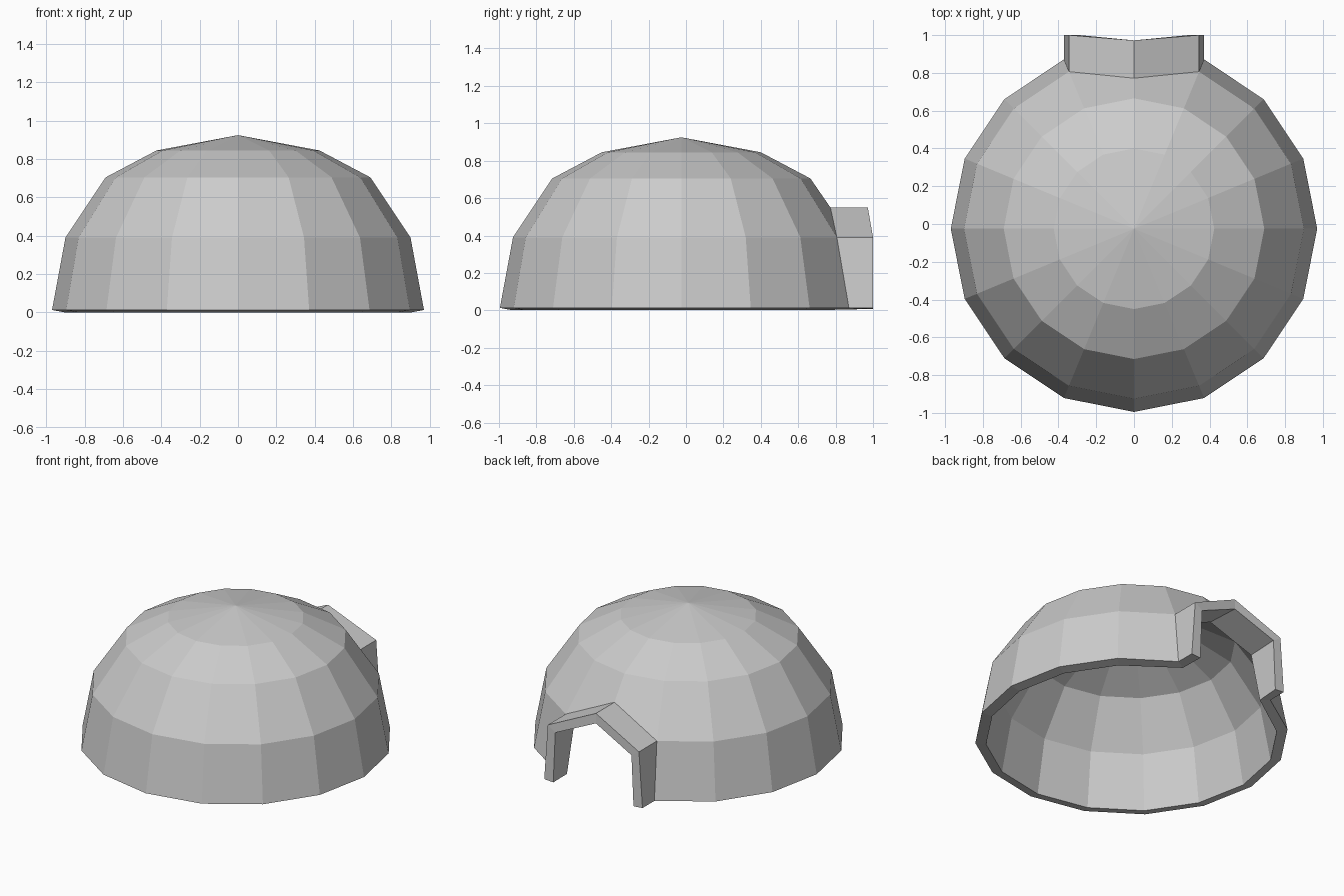
import bpy, bmesh, math

if "Cube" in bpy.data.objects:
    bpy.data.objects.remove(bpy.data.objects["Cube"])

CY = -0.025                       # dome centre in y
N = 16                            # sides of the dome
BACK = N // 4                     # column facing +y
RINGS = [(0.97, 0.013), (0.90, 0.39), (0.69, 0.705), (0.425, 0.845)]

bm = bmesh.new()


def ring_point(i, r, z):
    a = 2 * math.pi * i / N
    return bm.verts.new((r * math.cos(a), CY + r * math.sin(a), z))


# Dome rings; the back vertex of the second ring is lifted to peak the doorway
rings = []
for k, (r, z) in enumerate(RINGS):
    ring = []
    for i in range(N):
        peak = k == 1 and i == BACK
        ring.append(ring_point(i, 0.797, 0.55) if peak else ring_point(i, r, z))
    rings.append(ring)
top = bm.verts.new((0, CY, 0.925))

# Dome walls, leaving two bottom panels open for the doorway
for k in range(len(rings) - 1):
    lo, hi = rings[k], rings[k + 1]
    for i in range(N):
        j = (i + 1) % N
        if k == 0 and i in (BACK - 1, BACK):
            continue
        bm.faces.new((lo[i], lo[j], hi[j], hi[i]))
for i in range(N):
    bm.faces.new((rings[-1][i], rings[-1][(i + 1) % N], top))
loose = rings[0][BACK]
bm.verts.remove(loose)

# Entrance porch: extend the doorway edge backwards
edge = [rings[0][BACK - 1], rings[1][BACK - 1], rings[1][BACK],
        rings[1][BACK + 1], rings[0][BACK + 1]]
out = [bm.verts.new((v.co.x, y, v.co.z))
       for v, y in zip(edge, (1.0, 1.0, 0.972, 1.0, 1.0))]
for a in range(4):
    bm.faces.new((edge[a], out[a], out[a + 1], edge[a + 1]))

bm.normal_update()
bmesh.ops.recalc_face_normals(bm, faces=bm.faces)
if sum(f.normal.z for f in bm.faces) < 0:
    bmesh.ops.reverse_faces(bm, faces=bm.faces)

me = bpy.data.meshes.new("dome_shelter")
bm.to_mesh(me)
bm.free()
shelter = bpy.data.objects.new("dome_shelter", me)
bpy.context.collection.objects.link(shelter)

# Wall thickness, grown inwards
wall = shelter.modifiers.new("wall", 'SOLIDIFY')
wall.thickness = 0.068
wall.offset = -1
